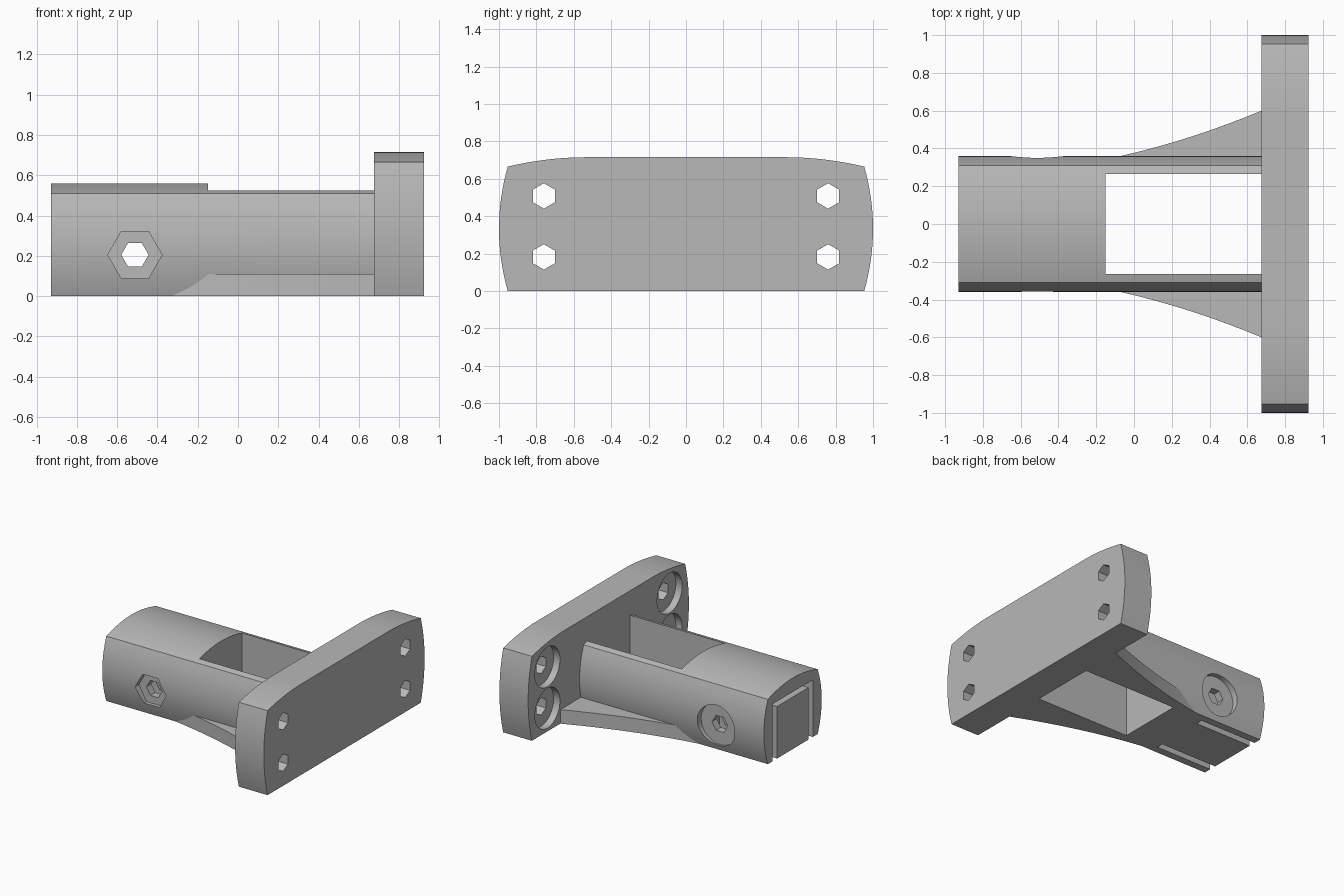
import bpy, bmesh
from math import pi, cos, sin, radians

if "Cube" in bpy.data.objects:
    bpy.data.objects.remove(bpy.data.objects["Cube"], do_unlink=True)

grey = bpy.data.materials.new("plain_grey")
grey.use_nodes = True
colour = (0.48, 0.48, 0.48, 1)
grey.diffuse_color = colour
grey.node_tree.nodes["Principled BSDF"].inputs["Base Color"].default_value = colour

# Map a 2D profile point plus a depth into space for each extrusion axis
PLACE = {"x": lambda u, v, d: (d, u, v),
         "y": lambda u, v, d: (u, d, v),
         "z": lambda u, v, d: (u, v, d)}


def prism(name, profile, axis, low, high):
    """Closed profile extruded along one axis."""
    bm = bmesh.new()
    place = PLACE[axis]
    a = [bm.verts.new(place(u, v, low)) for u, v in profile]
    b = [bm.verts.new(place(u, v, high)) for u, v in profile]
    bm.faces.new(a)
    bm.faces.new(b)
    n = len(profile)
    for i in range(n):
        j = (i + 1) % n
        bm.faces.new((a[i], a[j], b[j], b[i]))
    bmesh.ops.recalc_face_normals(bm, faces=bm.faces)
    mesh = bpy.data.meshes.new(name)
    bm.to_mesh(mesh)
    bm.free()
    mesh.materials.append(grey)
    obj = bpy.data.objects.new(name, mesh)
    bpy.context.collection.objects.link(obj)
    return obj


def select(obj):
    bpy.ops.object.select_all(action="DESELECT")
    obj.select_set(True)
    bpy.context.view_layer.objects.active = obj


def cut(obj, profile, axis, low, high):
    """Subtract a prism and discard the cutter."""
    cutter = prism("cutter", profile, axis, low, high)
    cutter.hide_render = True
    mod = obj.modifiers.new("cut", "BOOLEAN")
    mod.operation = "DIFFERENCE"
    mod.solver = "EXACT"
    mod.object = cutter
    select(obj)
    bpy.ops.object.modifier_apply(modifier=mod.name)
    bpy.data.objects.remove(cutter, do_unlink=True)


def ring(cu, cv, r, sides, turn=0):
    return [(cu + r * cos(turn + 2 * pi * i / sides),
             cv + r * sin(turn + 2 * pi * i / sides)) for i in range(sides)]


def box(u0, u1, v0, v1):
    return [(u0, v0), (u1, v0), (u1, v1), (u0, v1)]


def crowned(edge, bulge, shoulder, top, flat, steps=16):
    """Cross-section with bowed sides and a crowned top."""
    half = []
    for i in range(steps + 1):
        t = 2 * i / steps - 1
        half.append((edge + bulge * (1 - t * t), shoulder * i / steps))
    for i in range(1, steps + 1):
        t = 1 - i / steps
        half.append((flat + (edge - flat) * t, top - (top - shoulder) * t * t))
    mirrored = [(-u, v) for u, v in reversed(half) if u > 1e-6]
    return half + mirrored


# Arm: crowned bar with a rectangular opening next to the flange
arm = prism("arm", crowned(0.31, 0.05, 0.51, 0.56, 0), "x", -0.93, 0.675)
cut(arm, box(-0.15, 0.8, -0.265, 0.265), "z", -0.1, 0.8)

# Inverted U slot in the free end
slot = [(-0.25, -0.1), (-0.25, 0.45), (0.25, 0.45), (0.25, -0.1),
        (0.195, -0.1), (0.195, 0.41), (-0.195, 0.41), (-0.195, -0.1)]
cut(arm, slot, "x", -1.1, -0.43)

# Cross bolt: hexagonal nut pocket in front, round head pocket at the back
bolt = (-0.512, 0.205)
cut(arm, ring(*bolt, 0.135, 6), "y", -0.5, -0.31)
cut(arm, ring(*bolt, 0.163, 48), "y", 0.31, 0.5)
cut(arm, ring(*bolt, 0.068, 6), "y", -0.6, 0.6)

# Flange with four counterbored hexagonal holes
flange = prism("flange", crowned(0.953, 0.047, 0.665, 0.715, 0.53), "x", 0.675, 0.925)
for y in (-0.76, 0.76):
    for z in (0.182, 0.508):
        cut(flange, ring(y, z, 0.156, 48), "x", 0.5, 0.73)
        cut(flange, ring(y, z, 0.068, 6, pi / 2), "x", 0.5, 1.1)

# Concave gussets between arm and flange
parts = [arm, flange]
for side, name in ((1, "left_gusset"), (-1, "right_gusset")):
    curve = []
    for i in range(25):
        t = 1.005 * i / 24
        curve.append((-0.33 + t, side * (0.31 + 0.16 * t + 0.128 * t * t)))
    parts.append(prism(name.replace("left", "back").replace("right", "front"),
                       curve + [(0.675, side * 0.31)], "z", 0, 0.11))

for obj in parts:
    select(obj)
    bpy.ops.object.shade_smooth_by_angle(angle=radians(20))
